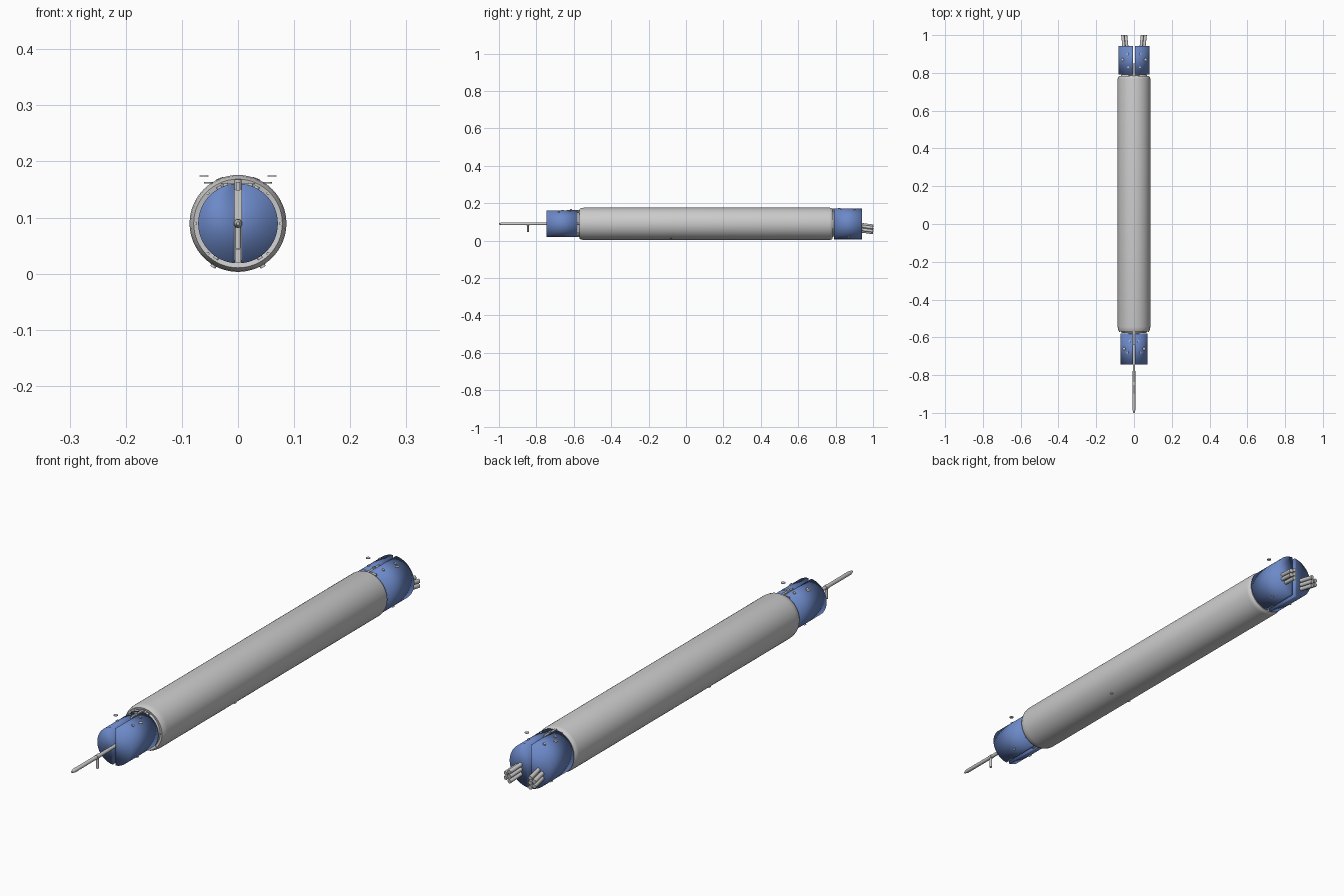
import bpy, bmesh, math
from mathutils import Vector

if "Cube" in bpy.data.objects:
    bpy.data.objects.remove(bpy.data.objects["Cube"])

AXIS = 0.0895          # height of the long axis
BLUE = bpy.data.materials.new("blue_shell")
BLUE.diffuse_color = (0.15, 0.25, 0.58, 1)
BLUE.use_nodes = True
BLUE.node_tree.nodes["Principled BSDF"].inputs["Base Color"].default_value = BLUE.diffuse_color


def finish(bm, name, mat=None, angle=35):
    bmesh.ops.recalc_face_normals(bm, faces=bm.faces)
    me = bpy.data.meshes.new(name)
    bm.to_mesh(me)
    bm.free()
    ob = bpy.data.objects.new(name, me)
    bpy.context.collection.objects.link(ob)
    if mat:
        me.materials.append(mat)
    bpy.ops.object.select_all(action='DESELECT')
    ob.select_set(True)
    bpy.context.view_layer.objects.active = ob
    bpy.ops.object.shade_smooth_by_angle(angle=math.radians(angle))
    return ob


def lathe(name, profile, z=AXIS, n=64):
    """Spin (y, radius) points about the long axis."""
    bm = bmesh.new()
    vs = [bm.verts.new((r, y, z)) for y, r in profile]
    es = [bm.edges.new(p) for p in zip(vs, vs[1:])]
    bmesh.ops.spin(bm, geom=vs + es, cent=(0, 0, z), axis=(0, 1, 0),
                   angle=2 * math.pi, steps=n, use_merge=True)
    bmesh.ops.remove_doubles(bm, verts=bm.verts, dist=1e-5)
    return finish(bm, name)


def rod(name, a, b, r, n=16):
    """Cylinder from point a to point b."""
    a, b = Vector(a), Vector(b)
    bm = bmesh.new()
    bmesh.ops.create_cone(bm, cap_ends=True, segments=n, radius1=r, radius2=r,
                          depth=(b - a).length)
    q = Vector((0, 0, 1)).rotation_difference((b - a).normalized())
    bmesh.ops.rotate(bm, verts=bm.verts, matrix=q.to_matrix())
    bmesh.ops.translate(bm, verts=bm.verts, vec=(a + b) / 2)
    return finish(bm, name)


def box(name, lo, hi):
    bm = bmesh.new()
    bmesh.ops.create_cube(bm, size=1)
    for v in bm.verts:
        v.co = [l + (c + 0.5) * (h - l) for c, l, h in zip(v.co, lo, hi)]
    return finish(bm, name)


def half_shell(name, side, r, y0, y1, gap):
    """Half cylinder cut off by the central slot, with softly shaded ends."""
    a0 = math.acos(gap / r)
    bm = bmesh.new()
    n = 32
    ring = []
    for i in range(n + 1):
        a = -a0 + 2 * a0 * i / n
        ring.append(bm.verts.new((side * r * math.cos(a), y0, AXIS + r * math.sin(a))))
    face = bm.faces.new(ring)
    ext = bmesh.ops.extrude_face_region(bm, geom=[face], use_keep_orig=True)
    bmesh.ops.translate(bm, vec=(0, y1 - y0, 0),
                        verts=[g for g in ext['geom'] if isinstance(g, bmesh.types.BMVert)])
    return finish(bm, name, BLUE, 180)


def stud(name, x, y, r, up=1, length=0.008, size=0.005):
    """Radial bolt standing on a cylinder of radius r."""
    d = Vector((x, 0, up * math.sqrt(r * r - x * x))).normalized()
    c = Vector((0, y, AXIS))
    rod(name, c + d * (r - 0.004), c + d * (r - 0.004 + length), size, 12)


# main tube with chamfered, stepped ends
lathe("main_tube", [(-0.576, 0), (-0.576, 0.066), (-0.568, 0.07), (-0.57, 0.079),
                    (-0.56, 0.084), (-0.545, 0.0863), (0.768, 0.0863), (0.778, 0.084),
                    (0.784, 0.078), (0.784, 0.07), (0.792, 0.066), (0.792, 0)])

# front spike with pointed tip, and its hanging pin
lathe("front_spike", [(-1.0, 0), (-1.0, 0.003), (-0.985, 0.0075), (-0.75, 0.0065),
                      (-0.57, 0.0065), (-0.57, 0)], n=20)
rod("spike_pin", (0, -0.845, AXIS), (0, -0.845, 0.045), 0.005)
lathe("spike_collar", [(-0.853, 0), (-0.853, 0.008), (-0.837, 0.008), (-0.837, 0)], n=20)

# hinge rails and knobs in the slots
box("front_top_rail", (-0.004, -0.64, 0.148), (0.004, -0.565, 0.163))
box("front_bottom_rail", (-0.005, -0.60, 0.02), (0.005, -0.57, 0.043))
box("rear_top_rail", (-0.004, 0.78, 0.155), (0.004, 0.85, 0.171))
rod("front_knob", (0, -0.615, 0.15), (0, -0.615, 0.168), 0.006)
rod("rear_knob", (0, 0.82, 0.16), (0, 0.82, 0.175), 0.006)
rod("front_link", (-0.03, -0.578, 0.157), (0.03, -0.578, 0.157), 0.004)
rod("rear_link", (-0.03, 0.79, 0.164), (0.03, 0.79, 0.164), 0.004)

for s, tag in ((-1, "left"), (1, "right")):
    # clamshell halves
    half_shell(f"front_shell_{tag}", s, 0.071, -0.745, -0.58, 0.006)
    half_shell(f"rear_shell_{tag}", s, 0.083, 0.792, 0.942, 0.006)

    # bolts on the shells
    for i, (x, y) in enumerate(((0.022, -0.62), (0.033, -0.68))):
        stud(f"front_bolt_{tag}_{i}", s * x, y, 0.071)
    for i, (x, y) in enumerate(((0.03, 0.83), (0.033, 0.90))):
        stud(f"rear_bolt_{tag}_{i}", s * x, y, 0.083)
    stud(f"front_low_bolt_{tag}", s * 0.038, -0.66, 0.071, -1)
    stud(f"rear_low_bolt_{tag}", s * 0.043, 0.87, 0.083, -1)
    stud(f"tube_low_bolt_{tag}", s * 0.043, -0.08, 0.0863, -1)

    # small flat discs hovering over the shells
    rod(f"front_disc_{tag}", (s * 0.053, -0.66, 0.161), (s * 0.053, -0.66, 0.163), 0.008)
    rod(f"rear_disc_{tag}", (s * 0.061, 0.87, 0.173), (s * 0.061, 0.87, 0.175), 0.008)

    # rim screws
    for i, a in enumerate((0, 45, -45)):
        x = s * 0.076 * math.cos(math.radians(a))
        z = AXIS + 0.076 * math.sin(math.radians(a))
        rod(f"rim_screw_{tag}_{i}", (x, -0.572, z), (x, -0.56, z), 0.003, 10)

    # rear nozzle cluster, splayed out and slightly down
    spots = [(0.036, 0.088), (0.036, 0.07), (0.036, 0.052), (0.052, 0.079), (0.052, 0.061)]
    for i, (x, z) in enumerate(spots):
        rod(f"nozzle_{tag}_{i}", (s * x, 0.925, z), (s * (x + 0.008), 1.0, z - 0.01), 0.008)
